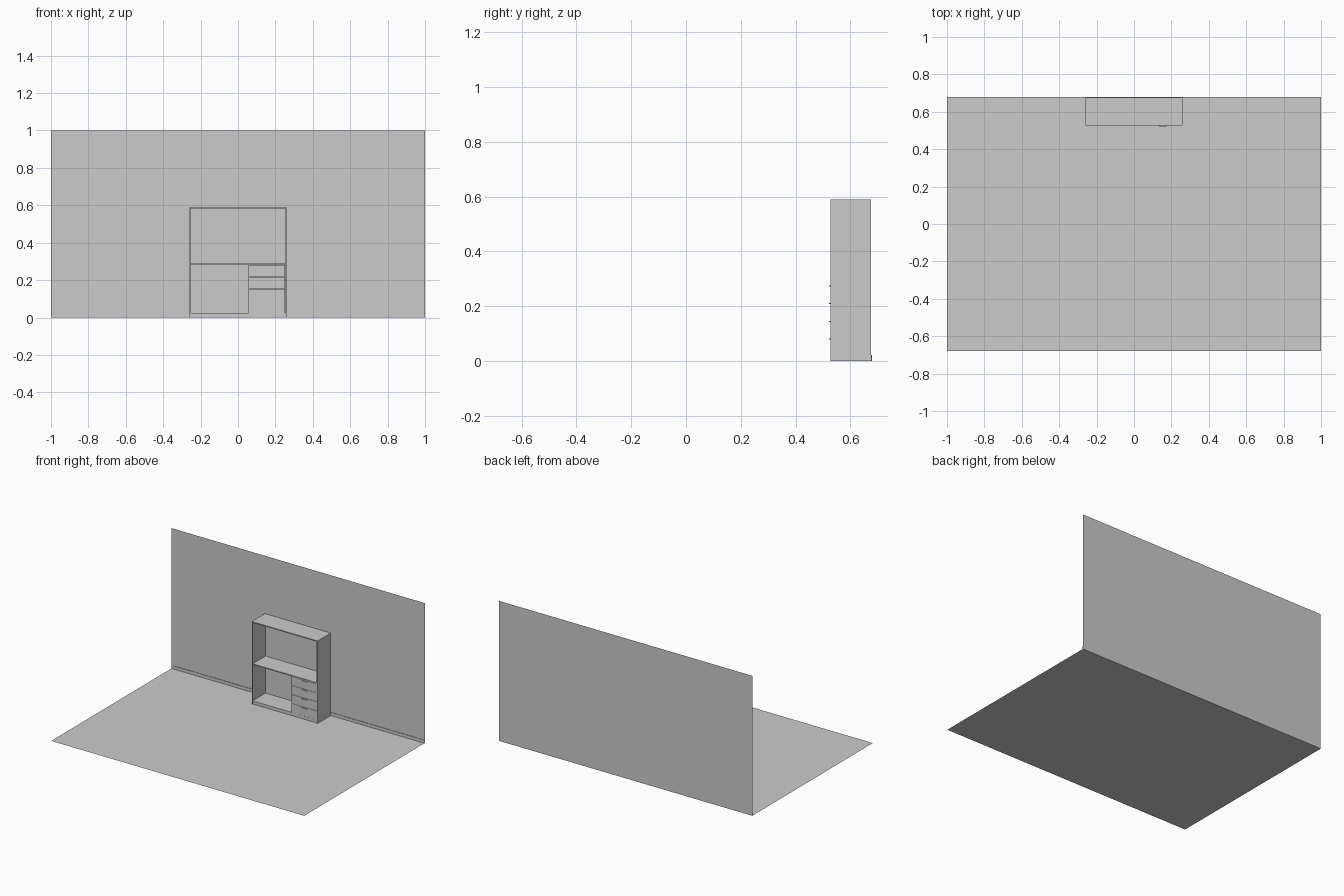
import bpy

cube = bpy.data.objects.get("Cube")
if cube:
    bpy.data.objects.remove(cube, do_unlink=True)

grey = bpy.data.materials.new("light_grey")
grey.use_nodes = True
colour = (0.6, 0.6, 0.6, 1)
grey.diffuse_color = colour
grey.node_tree.nodes["Principled BSDF"].inputs["Base Color"].default_value = colour


def add_mesh(name, verts, faces):
    mesh = bpy.data.meshes.new(name)
    mesh.from_pydata(verts, [], faces)
    mesh.materials.append(grey)
    obj = bpy.data.objects.new(name, mesh)
    bpy.context.collection.objects.link(obj)
    return obj


def box(name, x, y, z):
    """Box between the given (low, high) limits on each axis."""
    verts = [(a, b, c) for c in z for b in y for a in x]
    faces = [(0, 2, 3, 1), (4, 5, 7, 6), (0, 1, 5, 4),
             (2, 6, 7, 3), (0, 4, 6, 2), (1, 3, 7, 5)]
    return add_mesh(name, verts, faces)


# Room: floor, back wall and skirting board
D = 0.68
add_mesh("floor", [(-1, -D, 0), (1, -D, 0), (1, D, 0), (-1, D, 0)], [(0, 1, 2, 3)])
add_mesh("wall", [(-1, D, 0), (1, D, 0), (1, D, 1), (-1, D, 1)], [(0, 1, 2, 3)])
box("skirting_board", (-1, 1), (D - 0.004, D - 0.0005), (0, 0.022))

# Cabinet carcass
W, T = 0.26, 0.007
FRONT, BACK, TOP = 0.527, 0.675, 0.59
INNER = W - T
SPLIT = 0.055
depth = (FRONT, BACK)
inside = (-INNER, INNER)
for side, s in (("left", 1), ("right", -1)):
    box(side + "_side_panel", sorted((s * INNER, s * W)), depth, (0, TOP))
box("top_panel", inside, depth, (TOP - T, TOP))
box("middle_shelf", inside, depth, (0.283, 0.29))
box("bottom_shelf", inside, depth, (0.018, 0.025))
box("plinth", inside, (FRONT + 0.004, FRONT + 0.01), (0, 0.018))
box("back_panel", inside, (BACK - 0.003, BACK), (0.025, TOP - T))

# Two rails under the top, at the back
for side, x in (("left", (0.0008, INNER)), ("right", (-INNER, -0.0008))):
    box(side + "_back_rail", x, (BACK - 0.009, BACK - 0.003), (0.55, TOP - T))

# Drawer unit: divider, fronts and pulls
box("drawer_divider", (SPLIT, SPLIT + T), (FRONT + 0.006, BACK - 0.003), (0.025, 0.283))
pitch = (0.283 - 0.025) / 4
for i in range(4):
    low = 0.025 + i * pitch
    high = low + pitch - 0.0015
    box(f"drawer_front_{i + 1}", (SPLIT, INNER - 0.001), (FRONT + 0.0005, FRONT + 0.006), (low, high))
    box(f"drawer_pull_{i + 1}", (0.135, 0.175), (FRONT - 0.005, FRONT + 0.0005), (high - 0.010, high - 0.006))
